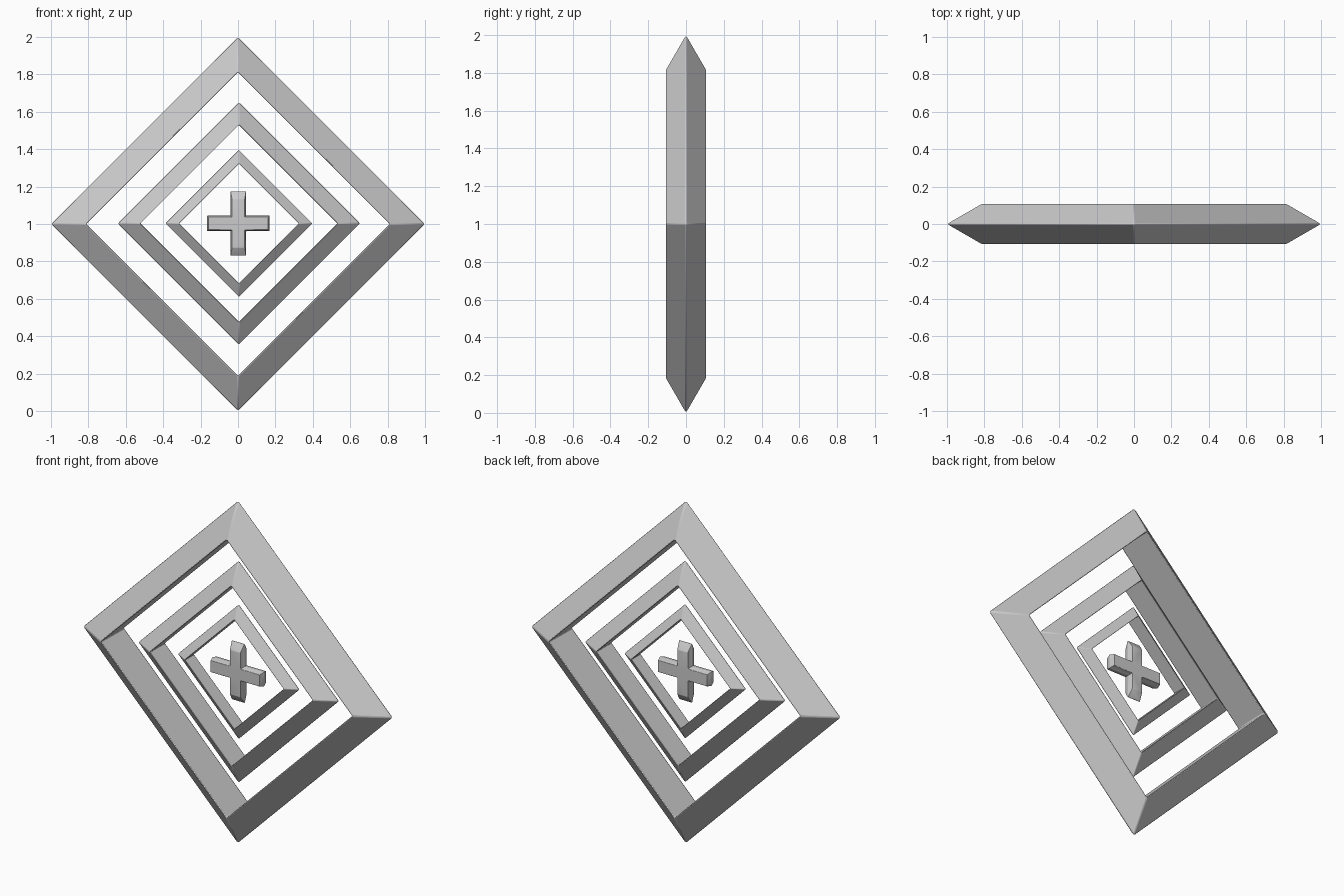
import bpy, bmesh
from math import pi, radians

if "Cube" in bpy.data.objects:
    bpy.data.objects.remove(bpy.data.objects["Cube"])


def finish(obj, bevel):
    # soften the edges slightly, keep the faces flat
    m = obj.modifiers.new("soft_edges", 'BEVEL')
    m.width = bevel
    m.segments = 2
    m.limit_method = 'ANGLE'
    m.angle_limit = radians(25)
    bpy.ops.object.select_all(action='DESELECT')
    obj.select_set(True)
    bpy.context.view_layer.objects.active = obj
    bpy.ops.object.shade_smooth_by_angle(angle=radians(35))


def diamond_ring(name, size, x, z):
    # four-sided ring with a triangular section: ridge outside, flat inside
    bpy.ops.mesh.primitive_torus_add(
        major_segments=4, minor_segments=3,
        major_radius=0.876 * size, minor_radius=0.127 * size,
        location=(x, 0, z), rotation=(pi / 2, 0, 0))
    obj = bpy.context.object
    obj.name = name
    finish(obj, 0.007 * size)


def cross_outline(w, hx, hz):
    # 12 corner points of a plus shape, counter-clockwise
    quarter = [(hx, -w), (hx, w), (w, w), (w, hz), (-w, hz), (-w, w)]
    return quarter + [(-a, -b) for a, b in quarter]


def make_cross(name, x, z):
    # full outline at mid-depth, tapering to smaller front and back faces
    t = 0.03
    full = cross_outline(0.042, 0.167, 0.173)
    inset = cross_outline(0.034, 0.159, 0.130)
    bm = bmesh.new()
    loops = [[bm.verts.new((a, y, b)) for a, b in pts]
             for y, pts in ((-t, inset), (0, full), (t, inset))]
    for lo, hi in zip(loops, loops[1:]):
        for i in range(12):
            j = (i + 1) % 12
            bm.faces.new((lo[i], lo[j], hi[j], hi[i]))
    bm.faces.new(loops[0])
    bm.faces.new(loops[-1][::-1])
    bmesh.ops.recalc_face_normals(bm, faces=bm.faces)
    me = bpy.data.meshes.new(name)
    bm.to_mesh(me)
    bm.free()
    obj = bpy.data.objects.new(name, me)
    bpy.context.collection.objects.link(obj)
    obj.location = (x, 0, z)
    finish(obj, 0.002)


# nested rings
diamond_ring("outer_ring", 1.0, 0, 1)
diamond_ring("middle_ring", 0.648, 0.005, 1.003)
diamond_ring("inner_ring", 0.393, 0.005, 1.003)

# centre piece
make_cross("centre_cross", 0.002, 1.003)
